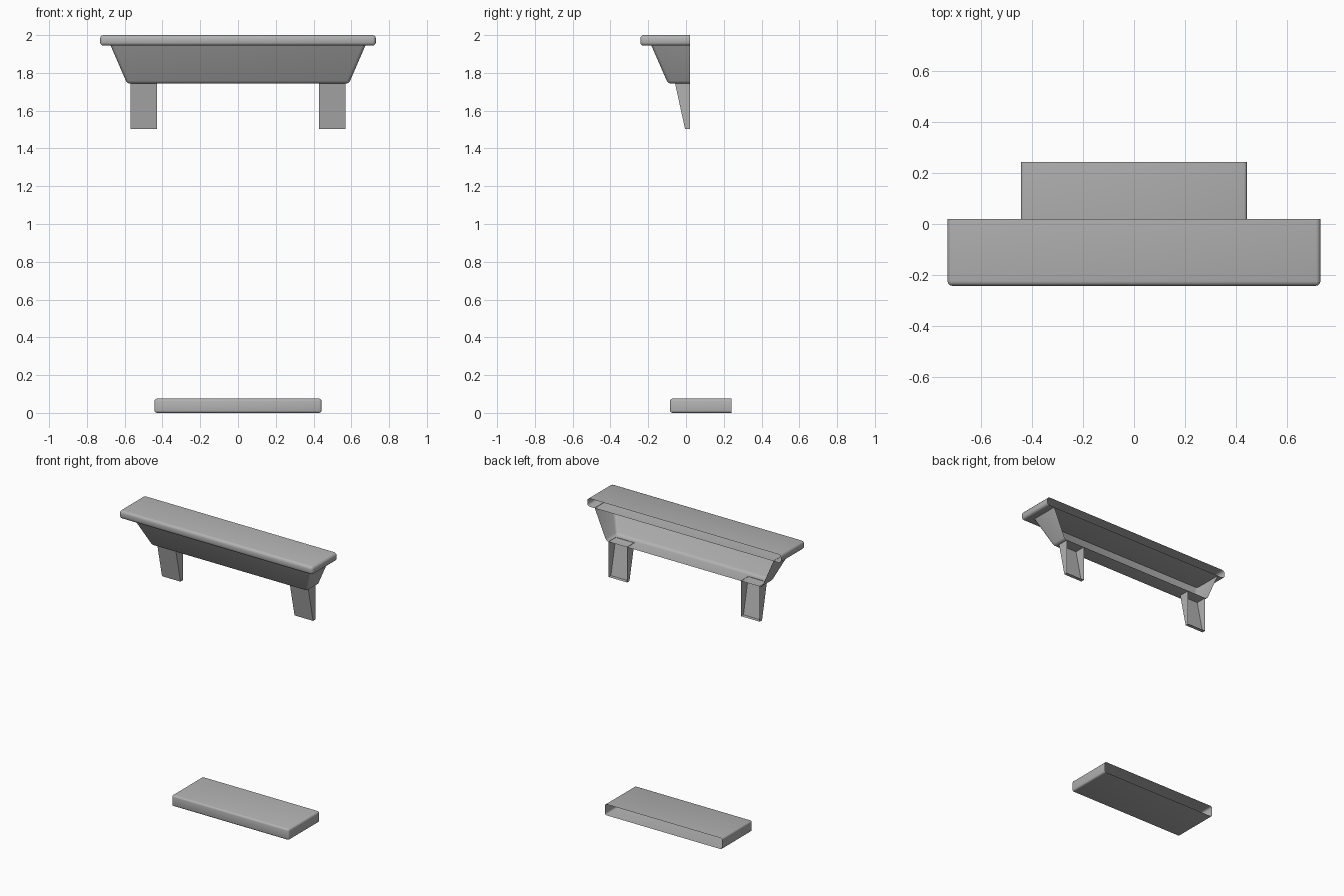
import bpy, bmesh, math

cube = bpy.data.objects.get("Cube")
if cube:
    bpy.data.objects.remove(cube, do_unlink=True)

# Plain grey stone
stone = bpy.data.materials.new("grey_stone")
stone.use_nodes = True
grey = (0.45, 0.45, 0.45, 1)
stone.diffuse_color = grey
stone.node_tree.nodes["Principled BSDF"].inputs["Base Color"].default_value = grey


def shell(name, bottom, top, back, bevel=0, open_top=False):
    """Tapered box, open at the back; bottom and top are (x0, x1, front, z)."""
    bm = bmesh.new()
    rings = []
    for x0, x1, front, z in (bottom, top):
        corners = ((x0, front), (x1, front), (x1, back), (x0, back))
        rings.append([bm.verts.new((x, y, z)) for x, y in corners])
    low, high = rings
    bm.faces.new(low[::-1])
    bm.faces.new(high)
    for i in range(4):
        j = (i + 1) % 4
        bm.faces.new((low[i], low[j], high[j], high[i]))

    def on_back(e):
        return all(abs(v.co.y - back) < 1e-5 for v in e.verts)

    def on_top(e):
        return all(abs(v.co.z - top[3]) < 1e-5 for v in e.verts)

    # Round the exposed edges, then remove the wall-side face
    if bevel:
        edges = [e for e in bm.edges
                 if not on_back(e) and not (open_top and on_top(e))]
        bmesh.ops.bevel(bm, geom=edges, offset=bevel, segments=3,
                        profile=0.5, affect='EDGES', clamp_overlap=True)
    gone = [f for f in bm.faces if on_back(f) or (open_top and on_top(f))]
    bmesh.ops.delete(bm, geom=gone, context='FACES')

    mesh = bpy.data.meshes.new(name)
    bm.to_mesh(mesh)
    bm.free()
    mesh.materials.append(stone)
    obj = bpy.data.objects.new(name, mesh)
    bpy.context.collection.objects.link(obj)
    bpy.ops.object.select_all(action='DESELECT')
    obj.select_set(True)
    bpy.context.view_layer.objects.active = obj
    if bevel:
        bpy.ops.object.shade_smooth_by_angle(angle=math.radians(35))
    return obj


WALL = 0.02

# Upper ledge and the tapered cornice under it
shell("top_ledge", (-0.73, 0.73, -0.242, 1.944), (-0.73, 0.73, -0.242, 2.0),
      WALL, bevel=0.018)
shell("cornice", (-0.587, 0.587, -0.095, 1.743), (-0.675, 0.675, -0.184, 1.946),
      WALL, bevel=0.016, open_top=True)

# Wedge brackets on both sides
for name, x0, x1 in (("right_bracket", -0.57, -0.43), ("left_bracket", 0.43, 0.57)):
    shell(name, (x0, x1, -0.005, 1.503), (x0, x1, -0.058, 1.745),
          WALL, open_top=True)

# Lower sill
shell("bottom_sill", (-0.442, 0.442, -0.085, 0), (-0.442, 0.442, -0.085, 0.075),
      0.242, bevel=0.012)
